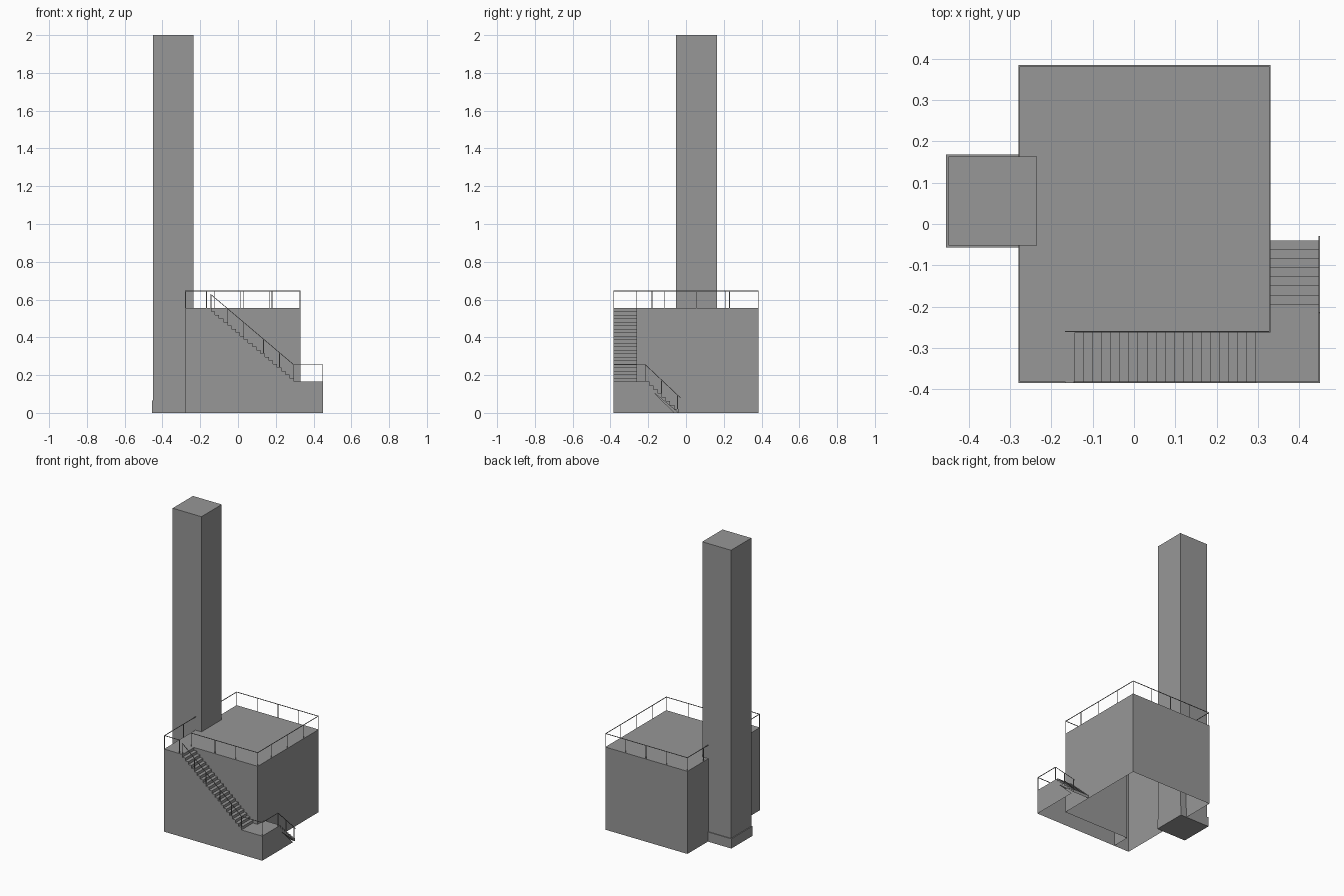
import bpy
import bmesh
from mathutils import Vector

cube = bpy.data.objects.get("Cube")
if cube:
    bpy.data.objects.remove(cube, do_unlink=True)

concrete = bpy.data.materials.new("plain grey")
concrete.use_nodes = True
GREY = (0.31, 0.31, 0.31, 1)
concrete.diffuse_color = GREY
concrete.node_tree.nodes["Principled BSDF"].inputs["Base Color"].default_value = GREY

# Main levels and edges
ROOF, LAND, RAIL = 0.555, 0.165, 0.09
WEST, EAST, OUT = -0.28, 0.33, 0.45
FRONT, INNER, BACK = -0.385, -0.262, 0.385
STAIR_TOP, STAIR_END = -0.165, 0.295
SIDE_TOP, SIDE_END = -0.215, -0.04


def finish(name, bm):
    mesh = bpy.data.meshes.new(name)
    bm.to_mesh(mesh)
    bm.free()
    mesh.materials.append(concrete)
    obj = bpy.data.objects.new(name, mesh)
    bpy.context.collection.objects.link(obj)
    return obj


def prism(name, points, depth, closed=True):
    """Extrude a planar outline along a vector; without depth it stays a panel."""
    bm = bmesh.new()
    face = bm.faces.new([bm.verts.new(p) for p in points])
    if depth:
        geom = bmesh.ops.extrude_face_region(bm, geom=[face], use_keep_orig=True)["geom"]
        verts = [g for g in geom if isinstance(g, bmesh.types.BMVert)]
        bmesh.ops.translate(bm, verts=verts, vec=depth)
        bmesh.ops.recalc_face_normals(bm, faces=bm.faces)
        if not closed:
            bmesh.ops.delete(bm, geom=[face], context='FACES_ONLY')
    return finish(name, bm)


def box(name, x0, x1, y0, y1, z0, z1):
    corners = [(x0, y0, z0), (x1, y0, z0), (x1, y1, z0), (x0, y1, z0)]
    return prism(name, corners, (0, 0, z1 - z0))


def bars(name, segments, radius=0.0017):
    """Thin square bars between pairs of points."""
    bm = bmesh.new()
    for a, b in segments:
        a, b = Vector(a), Vector(b)
        d = b - a
        rot = d.to_track_quat('Z', 'Y').to_matrix().to_4x4()
        rot.translation = (a + b) / 2
        made = bmesh.ops.create_cube(bm, size=1)["verts"]
        bmesh.ops.scale(bm, verts=made, vec=(radius * 2, radius * 2, d.length))
        bmesh.ops.transform(bm, verts=made, matrix=rot)
    return finish(name, bm)


def railing(name, path, posts):
    """Handrail along a path of foot points, with upright posts."""
    up = Vector((0, 0, RAIL))
    feet = [Vector(p) for p in path]
    segments = [(a + up, b + up) for a, b in zip(feet, feet[1:])]
    segments += [(Vector(p), Vector(p) + up) for p in posts]
    return bars(name, segments)


def stair_profile(start, end, high, low, count, thick):
    """Stepped top with a sloping underside, as (run, height) pairs."""
    run, rise = (end - start) / count, (high - low) / count
    points = [(start, high - thick)]
    for i in range(count):
        z = high - rise * i
        points += [(start + run * i, z), (start + run * (i + 1), z)]
    points.append((end, low))
    return points


# Hollow block with a notch for the stairs, open underneath
outline = [(WEST, FRONT), (STAIR_TOP, FRONT), (STAIR_TOP, INNER),
           (EAST, INNER), (EAST, BACK), (WEST, BACK)]
prism("main_block", [(x, y, 0) for x, y in outline], (0, 0, ROOF), closed=False)

# Chimney and its plinth
box("chimney", -0.449, -0.235, -0.052, 0.163, 0, 2)
box("chimney_base", -0.455, -0.235, -0.057, 0.168, 0, 0.065)

# Walls below the stairs and the landing slab
front_wall = [(STAIR_TOP, 0), (OUT, 0), (OUT, LAND), (STAIR_END, LAND), (STAIR_TOP, 0.535)]
prism("front_stair_wall", [(x, FRONT, z) for x, z in front_wall], None)
side_wall = [(FRONT, 0), (SIDE_END - 0.02, 0), (SIDE_TOP, LAND - 0.015), (SIDE_TOP, LAND), (FRONT, LAND)]
prism("side_stair_wall", [(OUT, y, z) for y, z in side_wall], None)
landing = [(STAIR_END, FRONT), (OUT, FRONT), (OUT, SIDE_TOP),
           (EAST, SIDE_TOP), (EAST, INNER), (STAIR_END, INNER)]
prism("landing", [(x, y, LAND) for x, y in landing], None)

# Stairs
steps = stair_profile(STAIR_TOP, STAIR_END, ROOF, LAND, 21, 0.02)
prism("front_stairs", [(x, FRONT, z) for x, z in steps], (0, INNER - FRONT, 0))
steps = stair_profile(SIDE_TOP, SIDE_END, LAND, 0, 8, 0.02)
prism("side_stairs", [(EAST, y, z) for y, z in steps], (OUT - EAST, 0, 0))

# Roof railings
i = 0.002
w, e, f, n, b = WEST + i, EAST - i, FRONT + i, INNER + i, BACK - i
posts = [(x, b) for x in (w, -0.125, 0.03, 0.18, e)]
posts += [(e, y) for y in (0.23, 0.055, -0.115, n)]
posts += [(x, n) for x in (0.165, 0.012, STAIR_TOP)] + [(w, 0.21)]
path = [(w, 0.163), (w, b), (e, b), (e, n), (STAIR_TOP, n)]
railing("roof_railing", [(*p, ROOF) for p in path], [(*p, ROOF) for p in posts])
path = [(w, -0.052), (w, f), (STAIR_TOP - i, f)]
posts = [(w, -0.18)] + path[1:]
railing("roof_corner_railing", [(*p, ROOF) for p in path], [(*p, ROOF) for p in posts])


# Stair and landing railing
def front_height(x):
    return ROOF - (x - STAIR_TOP) / (STAIR_END - STAIR_TOP) * (ROOF - LAND)


def side_height(y):
    return LAND * (SIDE_END - y) / (SIDE_END - SIDE_TOP)


o = OUT - i
path = [(-0.145, f, front_height(-0.145)), (STAIR_END, f, LAND), (o, f, LAND),
        (o, SIDE_TOP, LAND), (o, -0.03, side_height(-0.03))]
posts = [(x, f, front_height(x)) for x in (-0.143, -0.055, 0.03, 0.135, 0.22, STAIR_END)]
posts += [(o, f, LAND)] + [(o, y, side_height(y)) for y in (SIDE_TOP, -0.13, -0.045)]
railing("stair_railing", path, posts)
